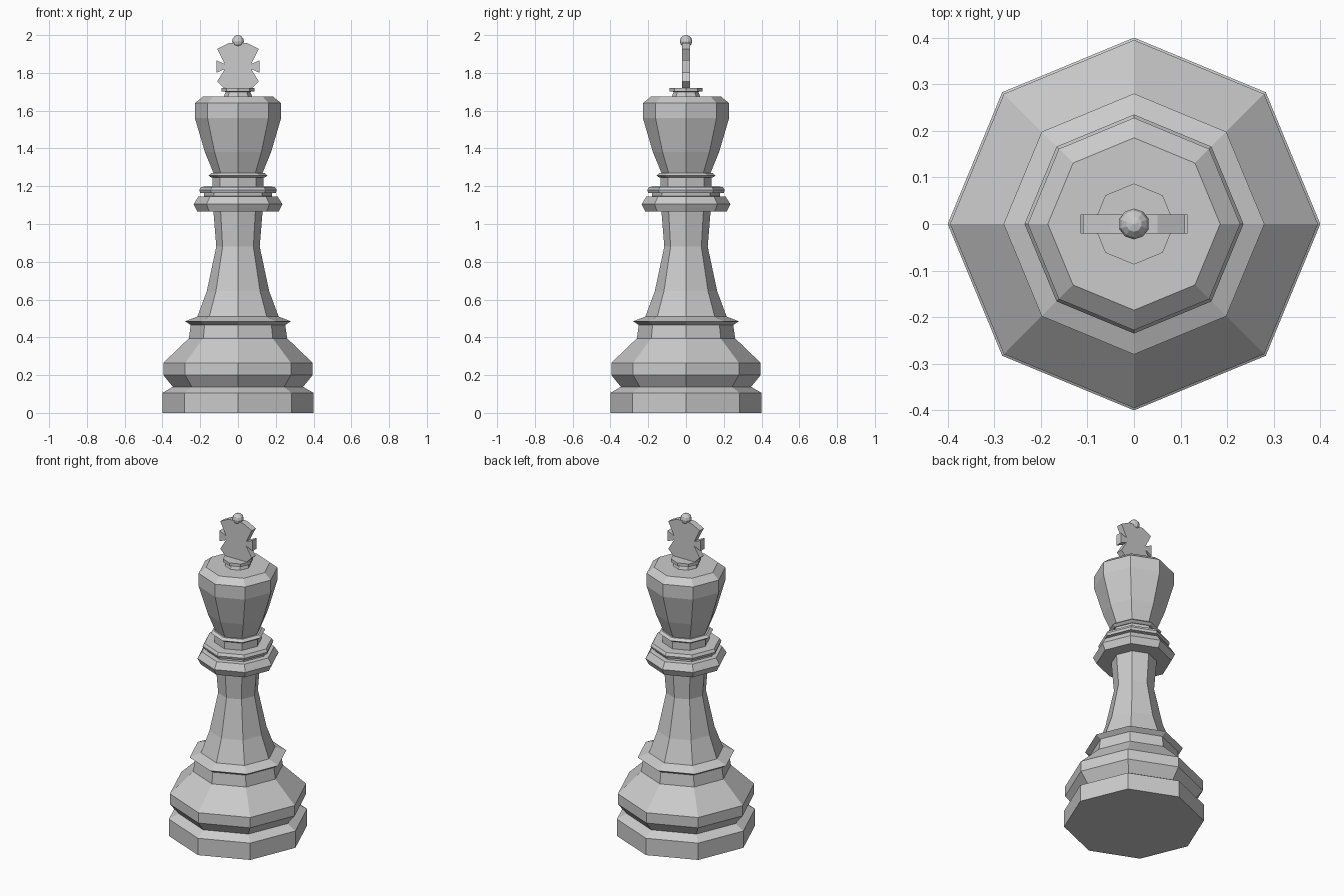
import bpy, bmesh, math

if "Cube" in bpy.data.objects:
    bpy.data.objects.remove(bpy.data.objects["Cube"])

SIDES = 8


def lathe(name, profile):
    """Revolve (radius, z) points into a capped octagonal solid."""
    bm = bmesh.new()
    rings = []
    for r, z in profile:
        rings.append([bm.verts.new((r * math.cos(math.tau * i / SIDES),
                                    r * math.sin(math.tau * i / SIDES), z))
                      for i in range(SIDES)])
    for a, b in zip(rings, rings[1:]):
        for i in range(SIDES):
            j = (i + 1) % SIDES
            bm.faces.new((a[i], a[j], b[j], b[i]))
    bm.faces.new(rings[0][::-1])
    bm.faces.new(rings[-1])
    return finish(name, bm)


def finish(name, bm):
    bmesh.ops.recalc_face_normals(bm, faces=bm.faces)
    mesh = bpy.data.meshes.new(name)
    bm.to_mesh(mesh)
    bm.free()
    obj = bpy.data.objects.new(name, mesh)
    bpy.context.collection.objects.link(obj)
    return obj


# Stepped foot, waist groove, bulge and lip
lathe("base", [(.40, 0), (.40, .106), (.345, .138), (.395, .20), (.395, .265),
               (.26, .395), (.25, .465), (.28, .485), (.215, .51)])

# Flaring column
lathe("shaft", [(.215, .51), (.165, .645), (.115, .88), (.13, 1.065)])

# Stacked collars and neck
lathe("collar", [(.215, 1.065), (.235, 1.105), (.21, 1.145), (.18, 1.147),
                 (.18, 1.163), (.20, 1.165), (.205, 1.18), (.195, 1.197),
                 (.135, 1.198), (.135, 1.245)])
lathe("neck_ring", [(.14, 1.245), (.157, 1.257), (.14, 1.27)])

# Tapered head with bevelled crown
lathe("head", [(.13, 1.27), (.175, 1.38), (.228, 1.56), (.228, 1.64), (.185, 1.675)])

# Small pedestal for the cross
lathe("finial_base", [(.075, 1.675), (.065, 1.70), (.087, 1.701), (.087, 1.72)])

# Flared cross: right half outline mirrored, then extruded in y
half = [(.075, 1.72), (.11, 1.755), (.07, 1.82), (.115, 1.80), (.115, 1.867),
        (.07, 1.847), (.11, 1.927), (.05, 1.957)]
outline = half + [(-x, z) for x, z in reversed(half)]
bm = bmesh.new()
face = bm.faces.new([bm.verts.new((x, -.02, z)) for x, z in outline])
ext = bmesh.ops.extrude_face_region(bm, geom=[face])
for v in ext["geom"]:
    if isinstance(v, bmesh.types.BMVert):
        v.co.y += .04
finish("cross", bm)

# Top bead
bm = bmesh.new()
bmesh.ops.create_uvsphere(bm, u_segments=10, v_segments=6, radius=.033)
bmesh.ops.translate(bm, verts=bm.verts, vec=(0, 0, 1.967))
finish("bead", bm)
